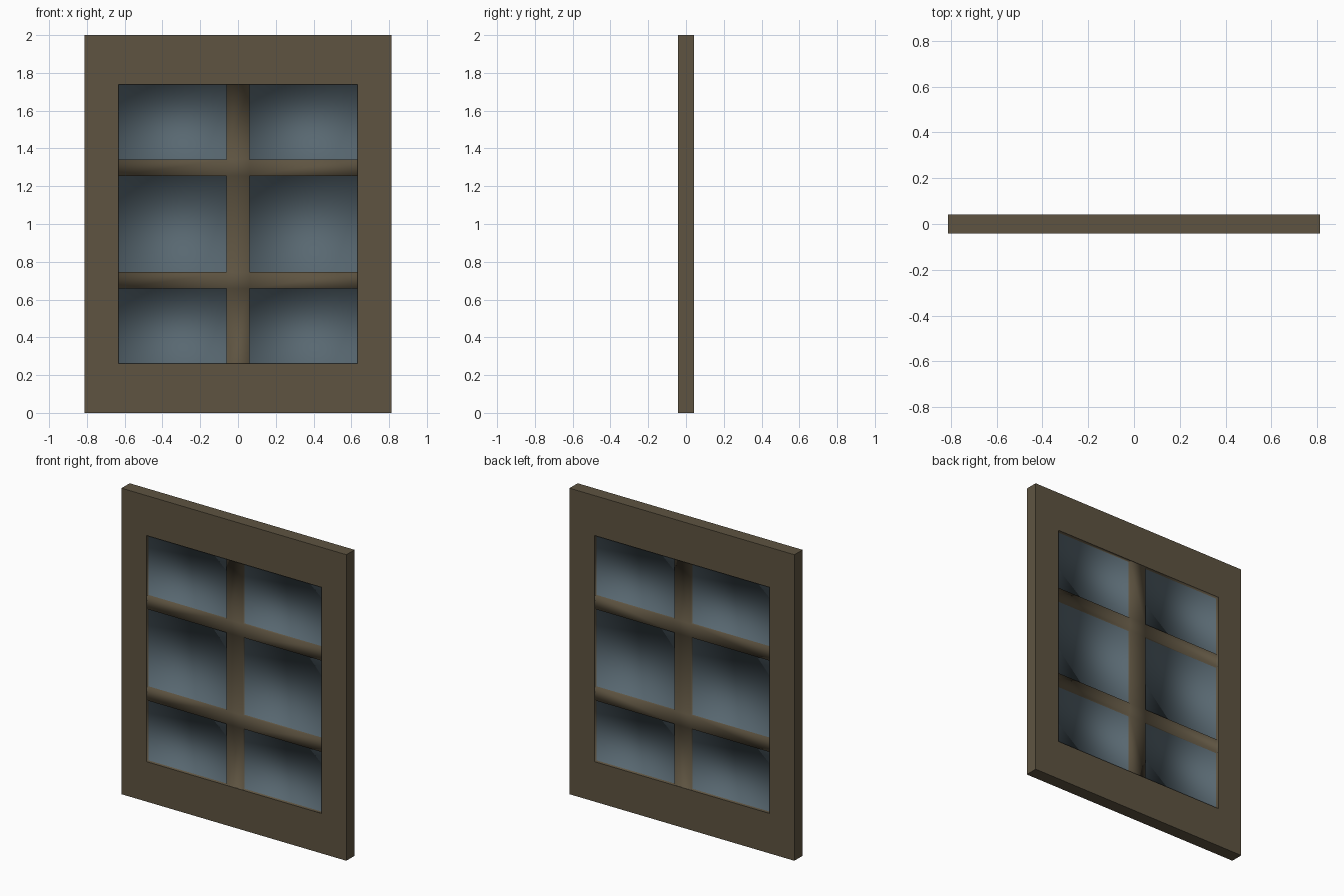
import bpy, bmesh
from mathutils import Vector

if "Cube" in bpy.data.objects:
    bpy.data.objects.remove(bpy.data.objects["Cube"])

X_OUT, H, D_FRAME, D_BAR, D_PANE = 0.813, 2.0, 0.042, 0.034, 0.02
XS = [-0.632, -0.061, 0.061, 0.632]                # opening and mullion lines
ZS = [0.261, 0.658, 0.745, 1.255, 1.342, 1.739]    # opening and cross bar lines


def material(name, rgb):
    m = bpy.data.materials.new(name)
    m.diffuse_color = (*rgb, 1)
    m.use_nodes = True
    m.node_tree.nodes["Principled BSDF"].inputs["Base Color"].default_value = m.diffuse_color
    return m


BROWN = material("brown_wood", (0.112, 0.088, 0.053))
GLASS = material("blue_grey_glass", (0.098, 0.138, 0.165))


def quad(bm, pts, normal, mat=0, smooth=False):
    """Add one face turned towards the wanted normal."""
    f = bm.faces.new([bm.verts.new(p) for p in pts])
    f.normal_update()
    if f.normal.dot(Vector(normal)) < 0:
        f.normal_flip()
    f.material_index = mat
    f.smooth = smooth


def finish(bm, name, mats):
    bmesh.ops.remove_doubles(bm, verts=bm.verts, dist=1e-5)
    me = bpy.data.meshes.new(name)
    bm.to_mesh(me)
    bm.free()
    for m in mats:
        me.materials.append(m)
    ob = bpy.data.objects.new(name, me)
    bpy.context.collection.objects.link(ob)


# Outer frame: mitred front and back ring plus outside edges
bm = bmesh.new()
outer = [(-X_OUT, 0), (X_OUT, 0), (X_OUT, H), (-X_OUT, H)]
inner = [(XS[0], ZS[0]), (XS[-1], ZS[0]), (XS[-1], ZS[-1]), (XS[0], ZS[-1])]
for k in range(4):
    a, b, c, d = outer[k], outer[(k + 1) % 4], inner[(k + 1) % 4], inner[k]
    for s in (-1, 1):
        quad(bm, [(x, s * D_FRAME, z) for x, z in (a, b, c, d)], (0, s, 0))
    out = ((a[0] + b[0]) / 2, 0, (a[1] + b[1]) / 2 - H / 2)
    quad(bm, [(a[0], -D_FRAME, a[1]), (b[0], -D_FRAME, b[1]),
              (b[0], D_FRAME, b[1]), (a[0], D_FRAME, a[1])], out)
finish(bm, "frame", [BROWN])


def depth(i, j):
    """Half thickness of a grid cell: frame, bar or pane."""
    if not (0 <= i < 3 and 0 <= j < 5):
        return D_FRAME
    return D_BAR if i == 1 or j % 2 else D_PANE


# Glazing: recessed panes and raised bars, softly shaded as one surface
bm = bmesh.new()
for s in (-1, 1):
    for i in range(3):
        for j in range(5):
            x0, x1, z0, z1 = XS[i], XS[i + 1], ZS[j], ZS[j + 1]
            d = depth(i, j)
            quad(bm, [(x0, s * d, z0), (x1, s * d, z0), (x1, s * d, z1), (x0, s * d, z1)],
                 (0, s, 0), int(d == D_PANE), True)
            # step walls up to each higher neighbour, facing into this cell
            for di, dj, p, q in ((-1, 0, (x0, z0), (x0, z1)), (1, 0, (x1, z0), (x1, z1)),
                                 (0, -1, (x0, z0), (x1, z0)), (0, 1, (x0, z1), (x1, z1))):
                e = depth(i + di, j + dj)
                if e > d:
                    quad(bm, [(p[0], s * d, p[1]), (q[0], s * d, q[1]),
                              (q[0], s * e, q[1]), (p[0], s * e, p[1])],
                         (-di, 0, -dj), 0, True)
finish(bm, "glazing_bars_and_panes", [BROWN, GLASS])
